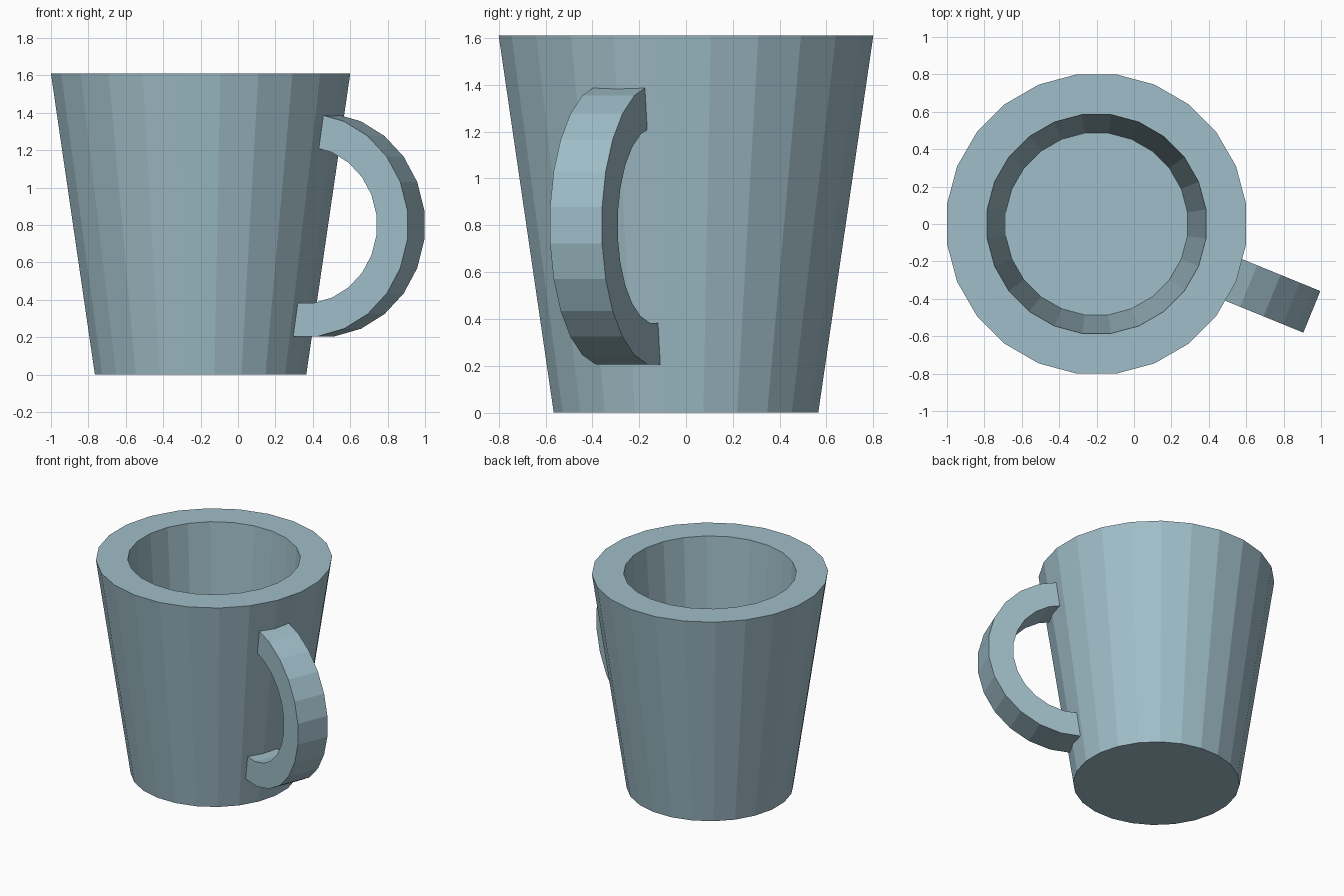
import bpy
import bmesh
from math import radians, cos, sin
from mathutils import Matrix, Vector

if "Cube" in bpy.data.objects:
    bpy.data.objects.remove(bpy.data.objects["Cube"])

SIDES = 24
STEP = 360 / SIDES
CUP_CENTRE = Vector((-0.2, 0, 0))
HANDLE_TURN = -22.2

glaze = bpy.data.materials.new("pale_blue_grey")
colour = (0.35, 0.515, 0.58, 1)
glaze.diffuse_color = colour
glaze.use_nodes = True
glaze.node_tree.nodes["Principled BSDF"].inputs["Base Color"].default_value = colour


def loft(name, rings, matrix):
    """Join closed rings of points in order and cap both ends."""
    bm = bmesh.new()
    loops = [[bm.verts.new(p) for p in ring] for ring in rings]
    for a, b in zip(loops, loops[1:]):
        for i in range(len(a)):
            j = (i + 1) % len(a)
            bm.faces.new((a[i], a[j], b[j], b[i]))
    bm.faces.new(loops[0][::-1])
    bm.faces.new(loops[-1])
    bmesh.ops.recalc_face_normals(bm, faces=bm.faces)
    bm.transform(matrix)
    mesh = bpy.data.meshes.new(name)
    bm.to_mesh(mesh)
    bm.free()
    mesh.materials.append(glaze)
    obj = bpy.data.objects.new(name, mesh)
    bpy.context.collection.objects.link(obj)
    return obj


def circle(radius, z):
    angles = [radians((i + 0.5) * STEP) for i in range(SIDES)]
    return [(radius * cos(a), radius * sin(a), z) for a in angles]


# Tapered cup: outer wall, thick rim, inner wall and floor
profile = [(0.57, 0), (0.807, 1.61), (0.59, 1.61), (0.49, 0.2)]
loft("cup", [circle(r, z) for r, z in profile], Matrix.Translation(CUP_CENTRE))

# Handle: rectangular section swept along an arc, ends sunk into the wall
ARC_CENTRE, ARC_HEIGHT = 0.648, 0.8
OUTER, INNER, HALF_WIDTH = 0.6, 0.42, 0.12


def section(angle):
    c, s = cos(radians(angle)), sin(radians(angle))
    corners = [(OUTER, -HALF_WIDTH), (OUTER, HALF_WIDTH),
               (INNER, HALF_WIDTH), (INNER, -HALF_WIDTH)]
    return [(ARC_CENTRE + r * c, y, ARC_HEIGHT + r * s) for r, y in corners]


turn = Matrix.Translation(CUP_CENTRE) @ Matrix.Rotation(radians(HANDLE_TURN), 4, "Z")
loft("handle", [section((i + 0.5) * STEP) for i in range(-7, 6)], turn)
